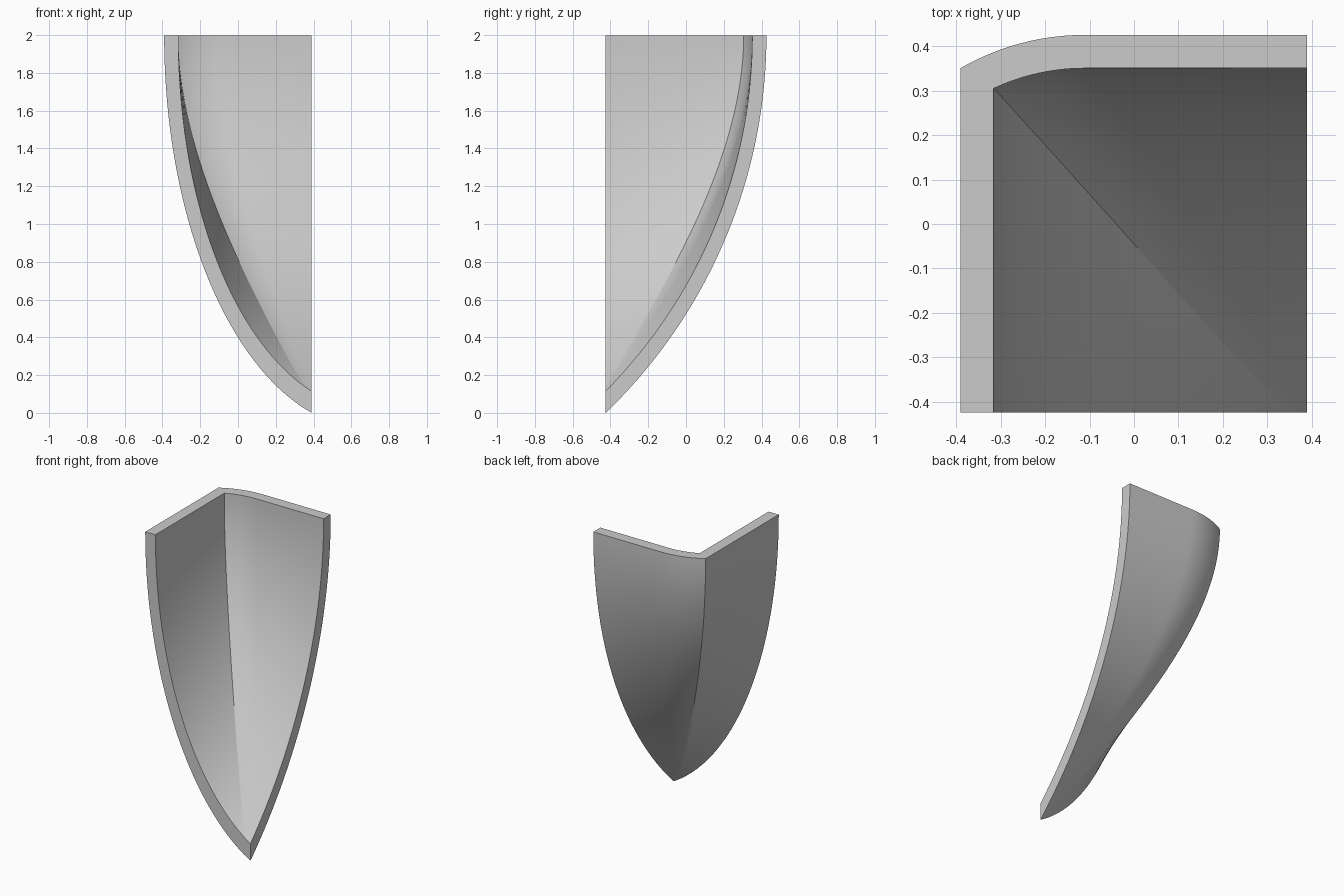
import bpy, bmesh, math
from mathutils import Vector

cube = bpy.data.objects.get("Cube")
if cube:
    bpy.data.objects.remove(cube)

HX, HY, TOP = 0.391, 0.426, 2.001     # slightly oversize, trimmed flat below
WALL, TRIM = 0.075, 0.001
ROWS, EXTRA, SIDE, ARC, FLAT = 48, 2, 24, 12, 12

# Circular profile of the back edge
BACK_R = (TOP ** 2 + (2 * HY) ** 2) / (4 * HY)
SWEEP = math.asin(TOP / BACK_R)


def left_x(z):
    """Elliptical profile of the side edge."""
    drop = lambda s: 1 - math.sqrt(1 - (s / 2.085) ** 2)
    return -HX + 2 * HX * drop(TOP - z) / drop(TOP)


# Top rail: straight side, sharp corner, 30 degree arc, straight back
R = 0.56
cx, cy = -HX + R / 2, HY - R
corner_y = cy + R * math.cos(math.pi / 6)
rail = [(-HX, -HY + (corner_y + HY) * i / SIDE) for i in range(SIDE)]
for i in range(ARC):
    a = math.pi / 6 * (1 - i / ARC)
    rail.append((cx - R * math.sin(a), cy + R * math.cos(a)))
rail += [(cx + (HX - cx) * i / FLAT, HY) for i in range(FLAT + 1)]
rail = [Vector(p) for p in rail]

# Fraction of rail length at each point
frac = [0.0]
for p, q in zip(rail, rail[1:]):
    frac.append(frac[-1] + (q - p).length)
frac = [f / frac[-1] for f in frac]

# Outer skin: straight sections near the tip easing into the rail at the top,
# running a little past the top so that the trim is clean
bm = bmesh.new()
tip = bm.verts.new((HX, -HY, 0))
rows = []
for j in range(1, ROWS + EXTRA + 1):
    t = j / ROWS
    angle = (1 - t) * SWEEP
    z = TOP - BACK_R * math.sin(angle)
    swell = t * t * (3 - 2 * t)
    a = Vector((left_x(z), -HY))
    b = Vector((HX, HY - BACK_R * (1 - math.cos(angle))))
    row = []
    for p, u in zip(rail, frac):
        q = a.lerp(b, u) + swell * (p - rail[0].lerp(rail[-1], u))
        row.append(bm.verts.new((q.x, q.y, z)))
    rows.append(row)
for i in range(len(rail) - 1):
    bm.faces.new((tip, rows[0][i], rows[0][i + 1]))
    for lo, hi in zip(rows, rows[1:]):
        bm.faces.new((lo[i], hi[i], hi[i + 1], lo[i + 1]))
mesh = bpy.data.meshes.new("curved_shell")
bm.to_mesh(mesh)
bm.free()
shell = bpy.data.objects.new("curved_shell", mesh)
bpy.context.collection.objects.link(shell)
bpy.context.view_layer.objects.active = shell
shell.select_set(True)

# Wall thickness, inwards
solid = shell.modifiers.new("wall", "SOLIDIFY")
solid.thickness = WALL
solid.offset = -1
solid.use_even_offset = True
bpy.ops.object.modifier_apply(modifier=solid.name)

# Trim the two sides and the top flat, capping each cut
bm = bmesh.new()
bm.from_mesh(mesh)
for co, no in (((HX - TRIM, 0, 0), (1, 0, 0)),
               ((0, TRIM - HY, 0), (0, -1, 0)),
               ((0, 0, TOP - TRIM), (0, 0, 1))):
    bmesh.ops.bisect_plane(bm, geom=bm.verts[:] + bm.edges[:] + bm.faces[:], dist=1e-6,
                           plane_co=co, plane_no=no, clear_outer=True)
    bmesh.ops.holes_fill(bm, edges=[e for e in bm.edges if e.is_boundary], sides=0)
bmesh.ops.recalc_face_normals(bm, faces=bm.faces[:])
base = min(v.co.z for v in bm.verts)
bmesh.ops.translate(bm, verts=bm.verts[:], vec=(0, 0, -base))
bm.to_mesh(mesh)
bm.free()
bpy.ops.object.shade_smooth_by_angle(angle=math.radians(30))

# Plain grey
grey = bpy.data.materials.new("plain_grey")
grey.use_nodes = True
color = (0.6, 0.6, 0.6, 1)
grey.diffuse_color = color
grey.node_tree.nodes["Principled BSDF"].inputs["Base Color"].default_value = color
mesh.materials.append(grey)
